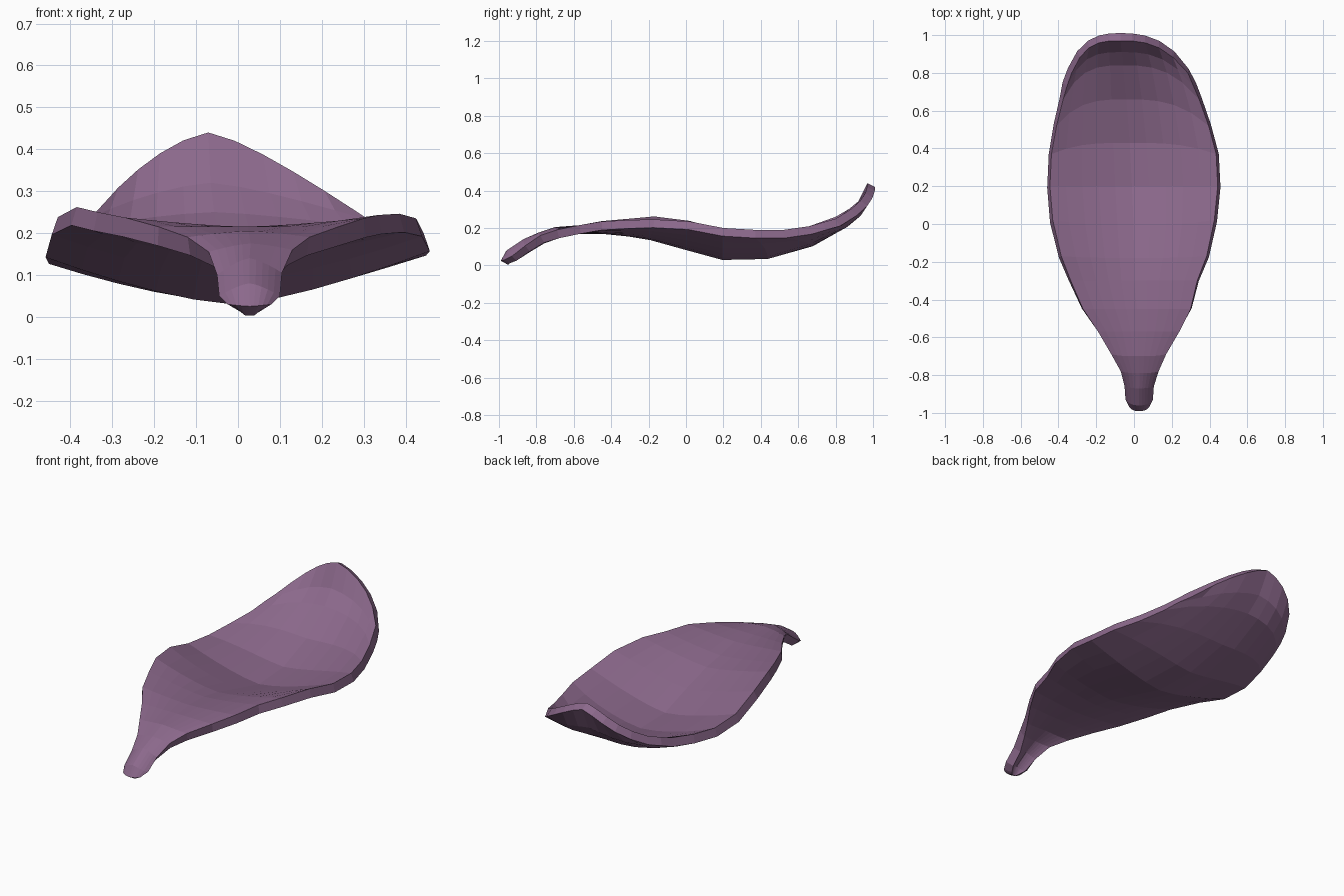
import bpy, bmesh

# Cross rows of the upper surface, stalk end to tip:
# centre y, edge y, left x, right x, centre z, left z, right z
ROWS = [
    (-.99, -.97, -.025, .08, .025, .03, .03),
    (-.96, -.93, -.045, .10, .08, .05, .05),
    (-.87, -.86, -.05, .105, .14, .10, .105),
    (-.79, -.78, -.07, .13, .175, .155, .16),
    (-.70, -.69, -.12, .17, .205, .19, .19),
    (-.57, -.57, -.19, .24, .215, .215, .215),
    (-.45, -.45, -.27, .30, .215, .237, .235),
    (-.30, -.30, -.335, .335, .20, .25, .243),
    (-.18, -.17, -.385, .385, .18, .262, .246),
    (0, .02, -.43, .425, .13, .238, .235),
    (.20, .20, -.445, .443, .075, .185, .20),
    (.43, .37, -.437, .435, .08, .17, .19),
    (.66, .52, -.41, .395, .145, .185, .19),
    (.84, .66, -.375, .345, .25, .21, .21),
    (.91, .73, -.355, .315, .32, .235, .23),
    (.97, .80, -.33, .285, .44, .26, .25),
]
COLS = 10
THICKNESS = 0.046


def row_point(row, u):
    """Point on a bowed, cupped row; u runs from -1 (left) to 1 (right)."""
    yc, ye, xl, xr, zc, zl, zr = row
    a = abs(u)
    x = (xl + xr) / 2 + (xr - xl) / 2 * u - .05 * max(0, yc) * (1 - a * a)
    y = yc + (ye - yc) * a ** 3
    z = zc + ((zl if u < 0 else zr) - zc) * a ** 1.4
    return x, y, z


# Petal surface
bm = bmesh.new()
grid = [[bm.verts.new(row_point(r, 2 * i / COLS - 1)) for i in range(COLS + 1)]
        for r in ROWS]
for a, b in zip(grid, grid[1:]):
    for i in range(COLS):
        bm.faces.new((a[i], a[i + 1], b[i + 1], b[i]))
mesh = bpy.data.meshes.new("petal")
bm.to_mesh(mesh)
bm.free()
petal = bpy.data.objects.new("petal", mesh)
bpy.context.collection.objects.link(petal)

# Petal thickness, grown below the upper surface
solid = petal.modifiers.new("thickness", 'SOLIDIFY')
solid.thickness = THICKNESS
solid.offset = -1

# Single mauve colour
mauve = bpy.data.materials.new("mauve")
mauve.diffuse_color = (0.26, 0.14, 0.26, 1)
mesh.materials.append(mauve)
